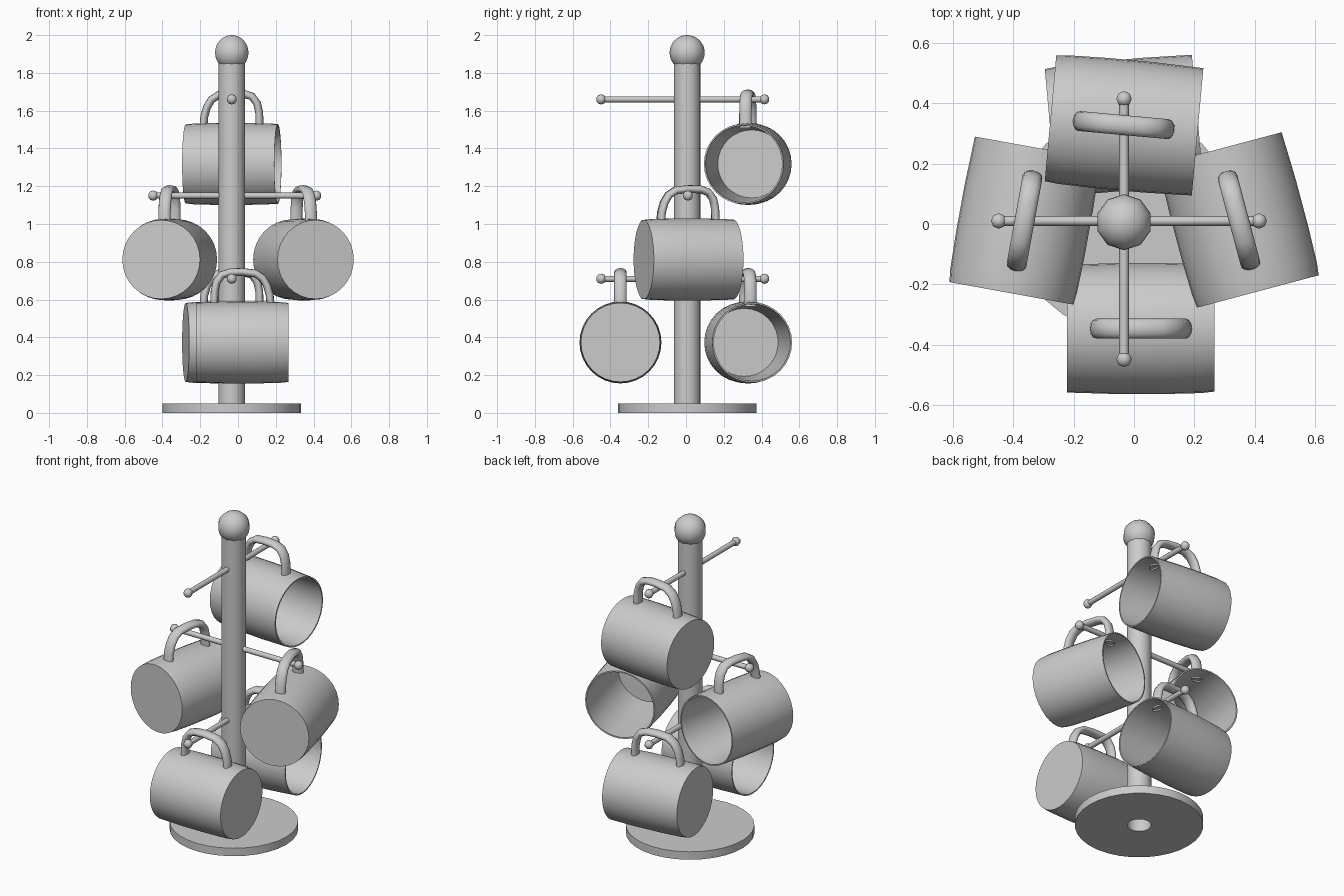
import bpy, math
from mathutils import Vector, Matrix

if "Cube" in bpy.data.objects:
    bpy.data.objects.remove(bpy.data.objects["Cube"])

CX, CY = -0.033, 0.006   # pole position


def make(name, verts, faces, matrix=None, smooth=40):
    me = bpy.data.meshes.new(name)
    me.from_pydata(verts, [], faces)
    me.update()
    ob = bpy.data.objects.new(name, me)
    bpy.context.collection.objects.link(ob)
    if matrix:
        ob.matrix_world = matrix
    bpy.ops.object.select_all(action='DESELECT')
    ob.select_set(True)
    bpy.context.view_layer.objects.active = ob
    bpy.ops.object.mode_set(mode='EDIT')
    bpy.ops.mesh.select_all(action='SELECT')
    bpy.ops.mesh.remove_doubles(threshold=0.0001)
    bpy.ops.mesh.normals_make_consistent(inside=False)
    bpy.ops.object.mode_set(mode='OBJECT')
    bpy.ops.object.shade_smooth_by_angle(angle=math.radians(smooth))
    return ob


def lathe(profile, n, closed=False):
    """Spin (radius, height) points round z."""
    verts, faces = [], []
    for r, h in profile:
        for i in range(n):
            t = 2 * math.pi * i / n
            verts.append((r * math.cos(t), r * math.sin(t), h))
    m = len(profile)
    for j in range(m if closed else m - 1):
        k = (j + 1) % m
        for i in range(n):
            i2 = (i + 1) % n
            faces.append((j * n + i, j * n + i2, k * n + i2, k * n + i))
    return verts, faces


def ball(name, loc, r, segs, rings):
    bpy.ops.mesh.primitive_uv_sphere_add(segments=segs, ring_count=rings, radius=r, location=loc)
    bpy.context.object.name = name
    bpy.ops.object.shade_smooth_by_angle(angle=math.radians(50))


# Stand: ring base, open tube pole, knob
at_pole = Matrix.Translation((CX, CY, 0))
make("base", *lathe([(0.068, 0), (0.367, 0), (0.367, 0.05), (0.068, 0.05)], 32, True), at_pole)
make("pole", *lathe([(0.07, 0.02), (0.07, 1.88)], 24), at_pole)
ball("knob", (CX, CY, 1.907), 0.093, 10, 16)

# Pegs with small end balls
for name, z, along_x in (("peg_top", 1.66, False), ("peg_middle", 1.15, True), ("peg_bottom", 0.71, False)):
    rot = Matrix.Rotation(math.pi / 2, 4, 'Y' if along_x else 'X')
    c = Vector((-0.017, CY + 0.004, z)) if along_x else Vector((CX, -0.017, z))
    d = Vector((1, 0, 0)) if along_x else Vector((0, 1, 0))
    make(name, *lathe([(0, -0.43), (0.016, -0.43), (0.016, 0.43), (0, 0.43)], 12), Matrix.Translation(c) @ rot)
    for s in (-1, 1):
        ball(name + "_tip", c + d * s * 0.432, 0.027, 8, 5)

# Mug: axis on local x, opening at +x, handle up
BODY = [(0, -0.245), (0.209, -0.245), (0.214, -0.2), (0.217, -0.08), (0.217, 0.08),
        (0.212, 0.245), (0.204, 0.245), (0.198, 0), (0.18, -0.215), (0, -0.215)]
PATH = [(-0.151, 0.19), (-0.146, 0.25), (-0.132, 0.30), (-0.108, 0.34), (-0.07, 0.365), (0, 0.373),
        (0.065, 0.371), (0.108, 0.357), (0.135, 0.32), (0.146, 0.27), (0.148, 0.19)]


def handle_mesh(n=12, thick=0.021, wide=0.033):
    verts, faces = [], []
    for k, p in enumerate(PATH):
        a, b = Vector(PATH[max(k - 1, 0)]), Vector(PATH[min(k + 1, len(PATH) - 1)])
        t = (b - a).normalized()
        for i in range(n):
            q = 2 * math.pi * i / n
            u = thick * math.cos(q)
            verts.append((p[0] - t.y * u, wide * math.sin(q), p[1] + t.x * u))
    for k in range(len(PATH) - 1):
        for i in range(n):
            i2 = (i + 1) % n
            faces.append((k * n + i, k * n + i2, (k + 1) * n + i2, (k + 1) * n + i))
    return verts, faces


# Five mugs: x, y, z, turn in degrees
MUGS = {"mug_top_back": (-0.033, 0.328, 1.318, -5.2),
        "mug_bottom_back": (-0.033, 0.328, 0.373, 5.2),
        "mug_bottom_front": (0.022, -0.347, 0.373, 180),
        "mug_right": (0.348, 0.013, 0.812, 104.9),
        "mug_left": (-0.363, 0.011, 0.812, 79.7)}
for name, (x, y, z, deg) in MUGS.items():
    place = Matrix.Translation((x, y, z)) @ Matrix.Rotation(math.radians(deg), 4, 'Z')
    make(name + "_body", *lathe(BODY, 32), place @ Matrix.Rotation(math.pi / 2, 4, 'Y'))
    make(name + "_handle", *handle_mesh(), place, 60)
